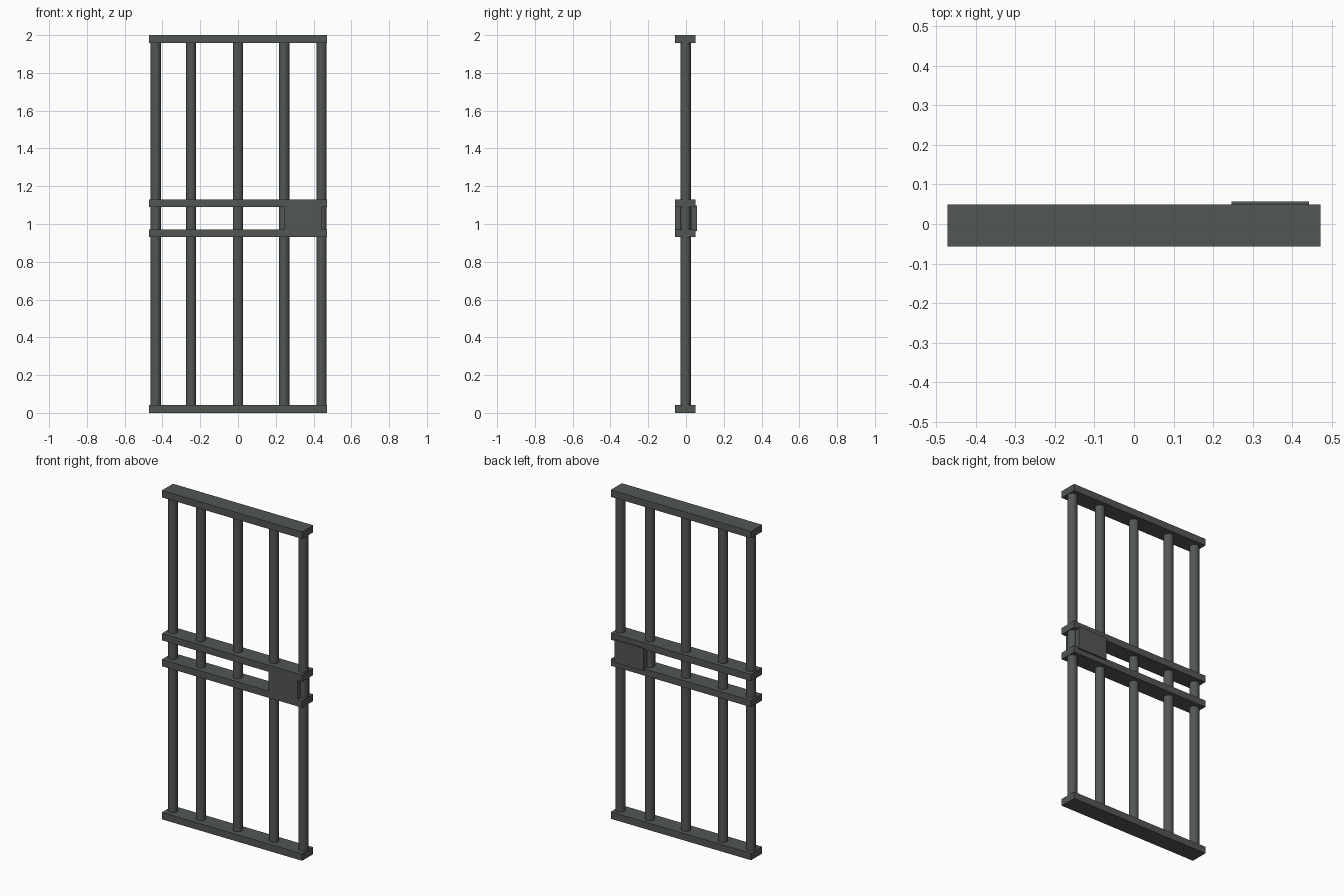
import bpy, math

if "Cube" in bpy.data.objects:
    bpy.data.objects.remove(bpy.data.objects["Cube"])

iron = bpy.data.materials.new("dark_iron")
iron.diffuse_color = (0.085, 0.095, 0.085, 1)
iron.use_nodes = True
iron.node_tree.nodes["Principled BSDF"].inputs["Base Color"].default_value = iron.diffuse_color


def box(name, x0, x1, y0, y1, z0, z1):
    bpy.ops.mesh.primitive_cube_add(size=1)
    o = bpy.context.object
    o.name = name
    for v in o.data.vertices:
        v.co.x = x0 if v.co.x < 0 else x1
        v.co.y = y0 if v.co.y < 0 else y1
        v.co.z = z0 if v.co.z < 0 else z1
    o.data.materials.append(iron)
    return o


# Horizontal flat rails: bottom, two middle, top
FRONT, BACK = -0.0575, 0.049
for name, z0, z1 in (("bottom_rail", 0, 0.042), ("lower_middle_rail", 0.931, 0.972),
                     ("upper_middle_rail", 1.089, 1.13), ("top_rail", 1.958, 2.0)):
    box(name, -0.472, 0.472, FRONT, BACK, z0, z1)

# Vertical round bars
for i, x in enumerate((-0.436, -0.249, 0, 0.244, 0.442)):
    bpy.ops.mesh.primitive_cylinder_add(vertices=32, radius=0.0275, depth=1.94,
                                        location=(x, -0.002, 1.0))
    o = bpy.context.object
    o.name = f"bar_{i + 1}"
    o.data.materials.append(iron)
    bpy.ops.object.shade_smooth_by_angle(angle=math.radians(40))

# Lock box between the middle rails, standing slightly proud at the back
box("lock_box", 0.246, 0.442, FRONT, 0.0575, 0.962, 1.099)
